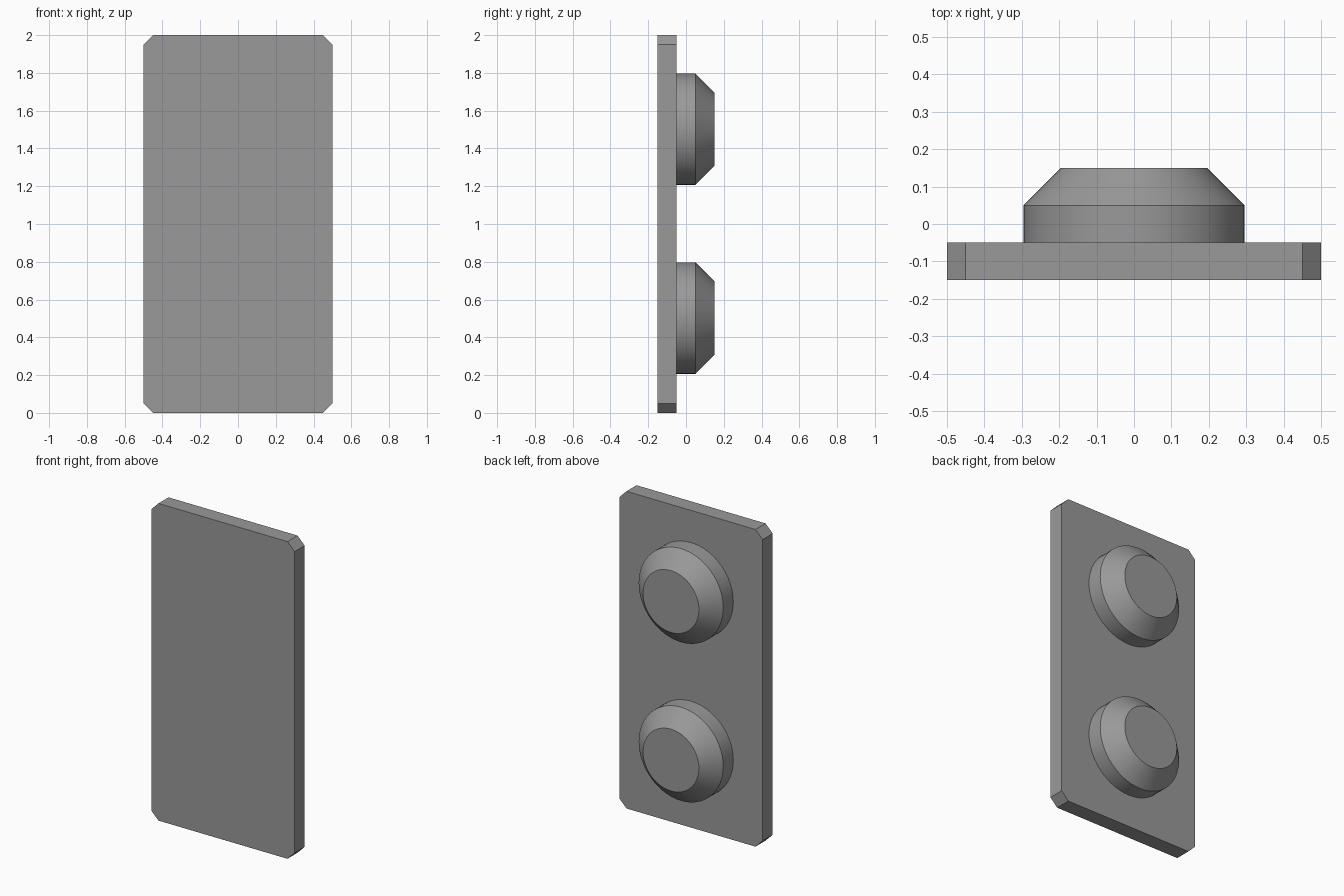
import bpy, bmesh, math

if "Cube" in bpy.data.objects:
    bpy.data.objects.remove(bpy.data.objects["Cube"])

grey = bpy.data.materials.new("plain grey")
grey.diffuse_color = (0.32, 0.32, 0.32, 1)
grey.use_nodes = True
grey.node_tree.nodes["Principled BSDF"].inputs["Base Color"].default_value = grey.diffuse_color


def make_object(name, bm):
    bmesh.ops.recalc_face_normals(bm, faces=bm.faces[:])
    mesh = bpy.data.meshes.new(name)
    bm.to_mesh(mesh)
    bm.free()
    mesh.materials.append(grey)
    obj = bpy.data.objects.new(name, mesh)
    bpy.context.collection.objects.link(obj)
    return obj


def extrude_back(bm, verts, y):
    """Extrude a closed outline in the xz plane back to depth y."""
    face = bm.faces.new(verts)
    new = bmesh.ops.extrude_face_region(bm, geom=[face])["geom"]
    for v in new:
        if isinstance(v, bmesh.types.BMVert):
            v.co.y = y


# Plate with clipped corners
bm = bmesh.new()
W, H, C = 0.5, 2.0, 0.05
outline = [(-W + C, 0), (W - C, 0), (W, C), (W, H - C),
           (W - C, H), (-W + C, H), (-W, H - C), (-W, C)]
extrude_back(bm, [bm.verts.new((x, -0.15, z)) for x, z in outline], -0.05)
make_object("plate", bm)

# Round pegs with a tapered end
SIDES = 64
PROFILE = [(0.295, -0.05), (0.295, 0.05), (0.195, 0.15)]  # radius, depth
for name, height in (("lower_peg", 0.502), ("upper_peg", 1.502)):
    bm = bmesh.new()
    rings = []
    for r, y in PROFILE:
        angles = [2 * math.pi * i / SIDES for i in range(SIDES)]
        rings.append([bm.verts.new((r * math.cos(a), y, height + r * math.sin(a)))
                      for a in angles])
    for a, b in zip(rings, rings[1:]):
        for i in range(SIDES):
            j = (i + 1) % SIDES
            bm.faces.new((a[i], a[j], b[j], b[i]))
    bm.faces.new(rings[0])
    bm.faces.new(rings[-1])
    peg = make_object(name, bm)
    bpy.ops.object.select_all(action="DESELECT")
    peg.select_set(True)
    bpy.context.view_layer.objects.active = peg
    bpy.ops.object.shade_smooth_by_angle(angle=math.radians(30))
